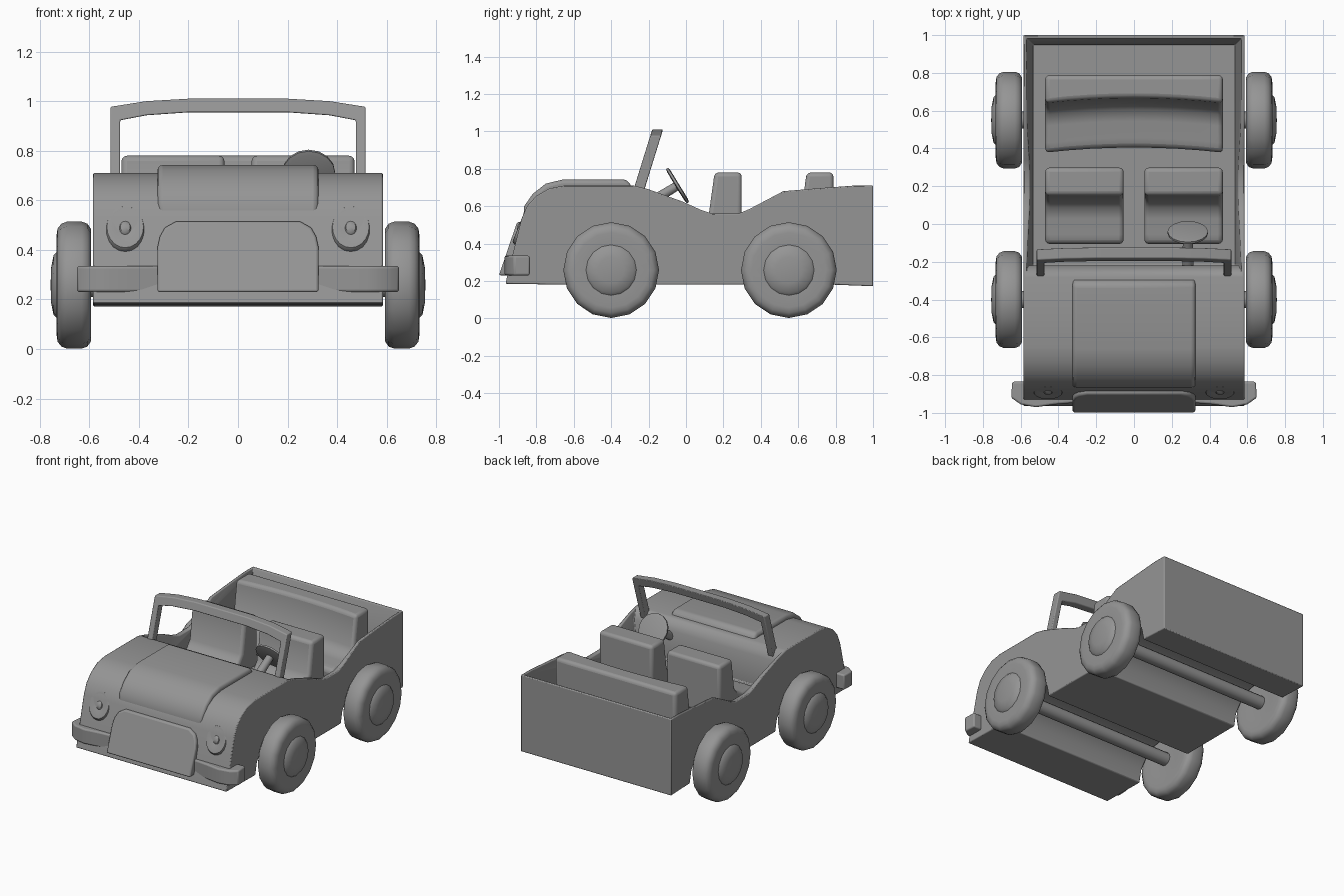
import bpy, bmesh, math
from mathutils import Matrix, Vector

if "Cube" in bpy.data.objects:
    bpy.data.objects.remove(bpy.data.objects["Cube"])

GREY = (0.3, 0.3, 0.3, 1)
paint = bpy.data.materials.new("plain grey")
paint.use_nodes = True
paint.diffuse_color = GREY
paint.node_tree.nodes["Principled BSDF"].inputs["Base Color"].default_value = GREY


def finish(name, bm, bevel=0, mirror=False, angle=40):
    bmesh.ops.recalc_face_normals(bm, faces=bm.faces)
    me = bpy.data.meshes.new(name)
    bm.to_mesh(me)
    bm.free()
    ob = bpy.data.objects.new(name, me)
    bpy.context.collection.objects.link(ob)
    me.materials.append(paint)
    bpy.ops.object.select_all(action='DESELECT')
    ob.select_set(True)
    bpy.context.view_layer.objects.active = ob
    bpy.ops.object.shade_smooth_by_angle(angle=math.radians(angle))
    if bevel:
        m = ob.modifiers.new("bevel", 'BEVEL')
        m.width, m.segments, m.limit_method = bevel, 3, 'ANGLE'
        m.angle_limit = math.radians(40)
    if mirror:
        ob.modifiers.new("mirror", 'MIRROR')
    return ob


def prism(name, pts, lo, hi, place=lambda a, b, t: (t, a, b), steps=1, **kw):
    """Extrude a 2D outline between two depths, in one or more steps."""
    bm = bmesh.new()
    depths = [lo + (hi - lo) * k / steps for k in range(steps + 1)]
    rings = [[bm.verts.new(place(a, b, t)) for a, b in pts] for t in depths]
    bm.faces.new(rings[0])
    bm.faces.new(rings[-1][::-1])
    n = len(pts)
    for near, far in zip(rings, rings[1:]):
        for i in range(n):
            j = (i + 1) % n
            bm.faces.new((near[i], near[j], far[j], far[i]))
    return finish(name, bm, **kw)


def lathe(name, profile, axis, at, segs=16, scale=(1, 1, 1), **kw):
    """Revolve (radius, height) points about an axis."""
    bm = bmesh.new()
    vs = [bm.verts.new((r, 0, h)) for r, h in profile]
    es = [bm.edges.new(p) for p in zip(vs, vs[1:])]
    bmesh.ops.spin(bm, geom=vs + es, cent=(0, 0, 0), axis=(0, 0, 1),
                   angle=math.tau, steps=segs, use_merge=True)
    bmesh.ops.remove_doubles(bm, verts=bm.verts, dist=1e-4)
    turn = Vector(axis).to_track_quat('Z', 'Y').to_matrix().to_4x4()
    bm.transform(Matrix.Translation(at) @ Matrix.Diagonal((*scale, 1)) @ turn)
    return finish(name, bm, **kw)


def both_sides(half):
    """Complete a right-hand outline with its mirror image."""
    return half + [(-x, z) for x, z in reversed(half)]


# Body: side profile with wheel channels, hollowed for the cabin
AXLES = (-0.4, 0.55)
AXLE_Z = 0.255


def arch(y):
    return [(y + 0.24 * math.cos(a), 0.18 + 0.22 * math.sin(a))
            for a in (math.pi * k / 8 for k in range(9))]


top = [(-0.965, 0.185), (-0.955, 0.23), (-0.88, 0.53), (-0.85, 0.6), (-0.8, 0.655),
       (-0.73, 0.695), (-0.65, 0.71), (-0.28, 0.71), (-0.2, 0.69), (-0.02, 0.625),
       (0.08, 0.58), (0.14, 0.56), (0.28, 0.56), (0.34, 0.585), (0.52, 0.68),
       (0.7, 0.695), (0.9, 0.71), (1, 0.71), (1, 0.172)]
body = prism("body", top + arch(AXLES[1]) + arch(AXLES[0]), -0.585, 0.585)
cutter = prism("cabin_cutter", [(-0.22, 0.43), (0.95, 0.43), (0.985, 0.74), (-0.275, 0.74),
                                (-0.22, 0.64)], -0.535, 0.535,
               place=lambda y, z, t: (t * (1 + 0.23 * (z - 0.43)), y, z))
cutter.hide_render = True
cutter.hide_viewport = True
cut = body.modifiers.new("cabin", 'BOOLEAN')
cut.operation, cut.object, cut.solver = 'DIFFERENCE', cutter, 'EXACT'
edge = body.modifiers.new("edge", 'BEVEL')
edge.width, edge.segments, edge.limit_method = 0.006, 2, 'ANGLE'
edge.angle_limit = math.radians(50)

# Bonnet panel and grille
prism("bonnet", [(-0.87, 0.53), (-0.865, 0.6), (-0.82, 0.665), (-0.75, 0.72), (-0.66, 0.742),
                 (-0.32, 0.742), (-0.29, 0.71), (-0.29, 0.66), (-0.62, 0.66), (-0.8, 0.55)],
      -0.325, 0.325, bevel=0.02)
prism("grille", both_sides([(0.325, 0.23), (0.325, 0.41), (0.315, 0.455), (0.295, 0.49),
                            (0.25, 0.515)]), -1.0, -0.91,
      place=lambda x, z, t: (x, t + (z - 0.23) * 0.34, z), bevel=0.01)

# Bumper halves
prism("bumper", [(0.3, -0.89), (0.3, -0.945), (0.42, -0.955), (0.52, -0.97), (0.6, -0.955),
                 (0.65, -0.92), (0.645, -0.835), (0.57, -0.835), (0.55, -0.89)],
      0.23, 0.335, place=lambda x, y, t: (x, y, t), bevel=0.01, mirror=True)

# Headlights
lathe("headlights", [(0, -0.04), (0.098, -0.04), (0.1, 0), (0.09, 0.015), (0.08, 0.016),
                     (0.03, 0.008), (0.024, 0.016), (0, 0.022)],
      (0, -0.93, 0.37), (0.455, -0.88, 0.487), segs=20, scale=(0.82, 1, 1), mirror=True)

# Windscreen frame: flat outline leaning back
outer = [(0.515, 0.66), (0.515, 0.977), (0.37, 1.0), (0.2, 1.01)]
inner = [(0.475, 0.66), (0.475, 0.923), (0.37, 0.943), (0.2, 0.955)]
prism("windscreen_frame", both_sides(outer) + both_sides(inner)[::-1], -0.283, -0.225,
      place=lambda x, z, t: (x, t + (z - 0.68) * 0.31, z), bevel=0.006)

# Steering wheel and column
aim = Vector((0, 0.85, 0.52))
hub = Vector((0.285, -0.045, 0.71))
lathe("steering_wheel", [(0, -0.012), (0.09, -0.01), (0.107, -0.006), (0.107, 0.006),
                         (0.09, 0.01), (0, 0.006)], aim, hub)
lathe("steering_column", [(0, -0.22), (0.03, -0.22), (0.025, 0), (0, 0)], aim, hub, segs=10)


# Seats: one scooped profile each, optionally bowed back in the middle
def seat(name, front, back, x0, x1, bow=0, **kw):
    outline = [(front, 0.42), (front, 0.49), (front + 0.05, 0.505), (back - 0.27, 0.5),
               (back - 0.21, 0.52), (back - 0.175, 0.565), (back - 0.145, 0.78),
               (back, 0.78), (back, 0.42)]
    prism(name, outline, x0, x1, bevel=0.022,
          place=lambda y, z, t: (t, y + bow * (1 - (t / x1) ** 2) * (y < back), z), **kw)


seat("front_seat", -0.105, 0.298, 0.055, 0.47, mirror=True)
seat("rear_bench", 0.378, 0.788, -0.47, 0.47, bow=0.027, steps=8)

# Wheels and axles
tyre = [(0, -0.06), (0.12, -0.06), (0.2, -0.068), (0.228, -0.066), (0.248, -0.052),
        (0.256, -0.03), (0.256, 0.03), (0.248, 0.052), (0.228, 0.068), (0.2, 0.072),
        (0.135, 0.07), (0.12, 0.084), (0.07, 0.094), (0, 0.096)]
for place, y in zip(("front", "rear"), AXLES):
    lathe(place + "_wheels", tyre, (1, 0, 0), (0.66, y, AXLE_Z + 0.003), mirror=True, angle=45)
    lathe(place + "_axle", [(0, -0.62), (0.045, -0.62), (0.045, 0.62), (0, 0.62)],
          (1, 0, 0), (0, y, AXLE_Z), segs=12)
